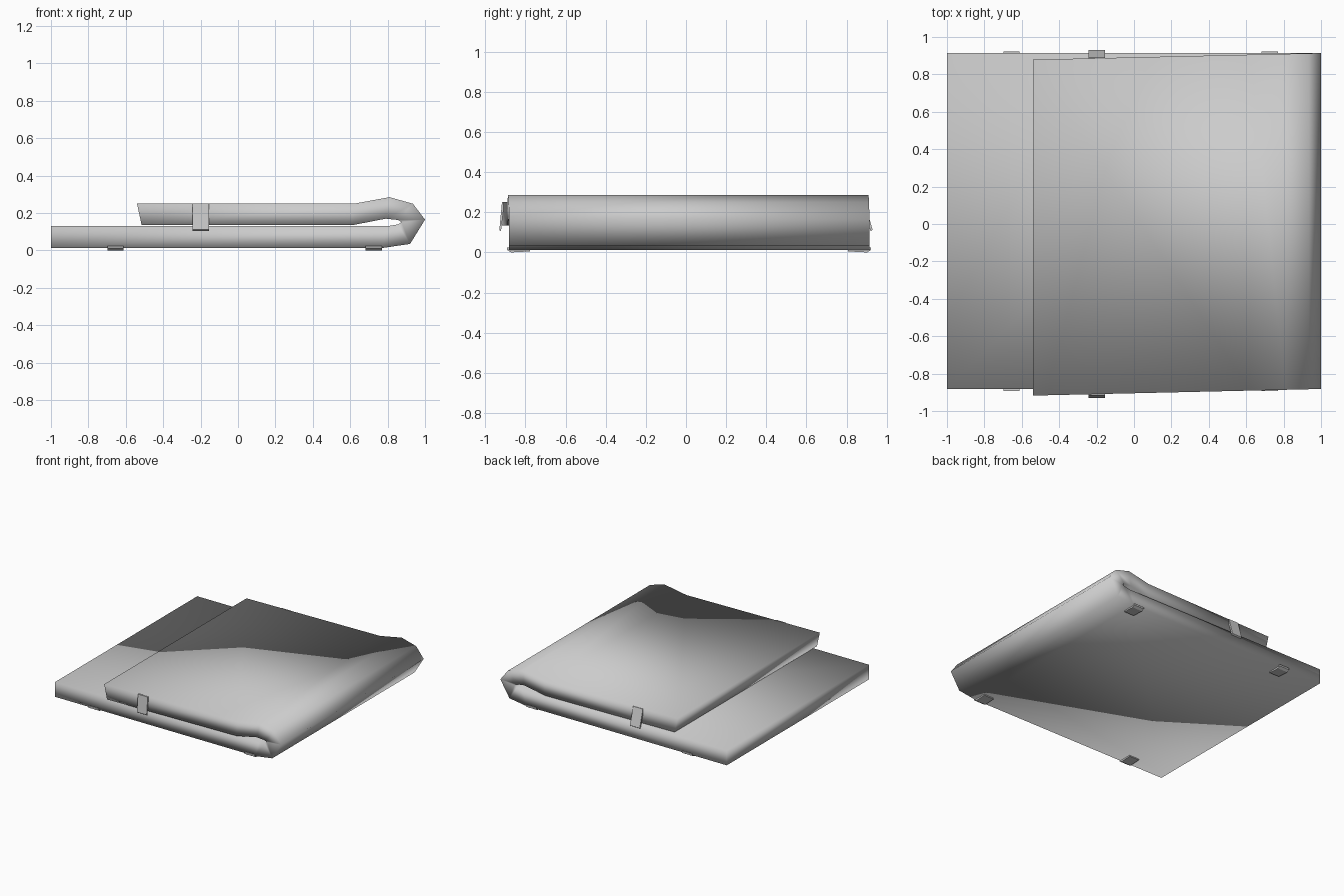
import bpy, bmesh

if "Cube" in bpy.data.objects:
    bpy.data.objects.remove(bpy.data.objects["Cube"])


def finish(name, bm, angle=None):
    bmesh.ops.recalc_face_normals(bm, faces=bm.faces)
    mesh = bpy.data.meshes.new(name)
    bm.to_mesh(mesh)
    bm.free()
    for p in mesh.polygons:
        p.use_smooth = angle is None
    obj = bpy.data.objects.new(name, mesh)
    bpy.context.collection.objects.link(obj)
    return obj


def prism(name, section, x0, x1):
    """Extrude a y-z section along x."""
    bm = bmesh.new()
    a = [bm.verts.new((x0, y, z)) for y, z in section]
    b = [bm.verts.new((x1, y, z)) for y, z in section]
    n = len(section)
    bm.faces.new(a)
    bm.faces.new(b)
    for i in range(n):
        j = (i + 1) % n
        bm.faces.new((a[i], a[j], b[j], b[i]))
    return finish(name, bm, angle=30)


# Folded mattress: paired outer and inner x-z profiles around the fold
outer = [(-1, .013), (.77, .013), (.92, .035), (1, .165),
         (.935, .25), (.81, .285), (.62, .25), (-.54, .25)]
inner = [(-1, .13), (.8, .13), (.855, .139), (.875, .152),
         (.855, .163), (.79, .17), (.61, .135), (-.515, .135)]

bm = bmesh.new()


def row(profile, y):
    # the upper leaf lies slightly askew towards the front
    return [bm.verts.new((x, y + (.023 * (x - 1) if i > 3 else 0), z))
            for i, (x, z) in enumerate(profile)]


of, inf = row(outer, -.882), row(inner, -.882)
ob, inb = row(outer, .914), row(inner, .914)
for i in range(7):
    j = i + 1
    bm.faces.new((of[i], of[j], ob[j], ob[i]))
    bm.faces.new((inf[i], inf[j], inb[j], inb[i]))
    bm.faces.new((of[i], of[j], inf[j], inf[i]))
    bm.faces.new((ob[i], ob[j], inb[j], inb[i]))
for i in (0, 7):
    bm.faces.new((of[i], inf[i], inb[i], ob[i]))
finish("folded_mattress", bm)

# Four flat feet under the lower leaf
for xc, xn in ((-.655, "left"), (.725, "right")):
    for s, yn in ((-1, "front"), (1, "back")):
        edge = -.892 if s < 0 else .922
        section = [(edge, .012), (edge, .025),
                   (edge - s * .115, .018), (edge - s * .115, .005),
                   (edge - s * .02, 0)]
        prism(f"foot_{yn}_{xn}", section, xc - .044, xc + .044)

# Short straps hanging from both sides of the upper leaf
prism("strap_front", [(-.905, .25), (-.917, .25), (-.93, .112), (-.922, .105)],
      -.242, -.156)
prism("strap_back", [(.875, .25), (.89, .25), (.93, .112), (.92, .105)],
      -.242, -.156)
